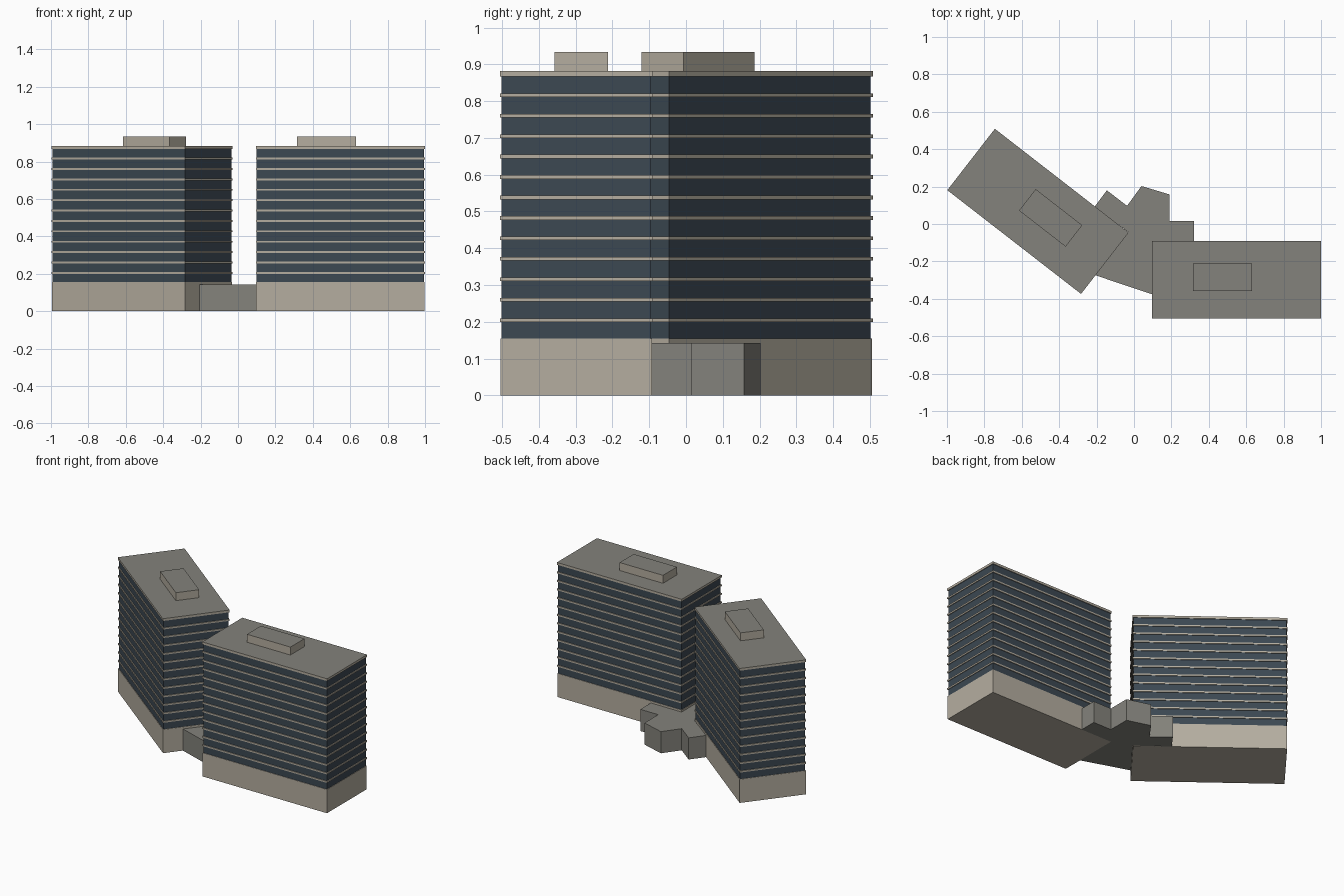
import bpy, bmesh, math
from mathutils import Matrix

if "Cube" in bpy.data.objects:
    bpy.data.objects.remove(bpy.data.objects["Cube"])


def material(name, rgb):
    m = bpy.data.materials.new(name)
    m.diffuse_color = (*rgb, 1)
    m.use_nodes = True
    m.node_tree.nodes["Principled BSDF"].inputs["Base Color"].default_value = m.diffuse_color
    return m


STONE = material("beige stone", (0.46, 0.42, 0.35))
GLASS = material("dark blue glass", (0.045, 0.065, 0.085))
ROOF = material("grey roofing", (0.23, 0.225, 0.2))


def prism(name, points, z0, z1, mats, matrix=Matrix()):
    """Extrude a flat outline; upward faces take the second material if given."""
    bm = bmesh.new()
    face = bm.faces.new([bm.verts.new((x, y, z0)) for x, y in points])
    top = bmesh.ops.extrude_face_region(bm, geom=[face])["geom"]
    bmesh.ops.translate(bm, vec=(0, 0, z1 - z0),
                        verts=[v for v in top if isinstance(v, bmesh.types.BMVert)])
    bmesh.ops.recalc_face_normals(bm, faces=bm.faces)
    bm.normal_update()
    for f in bm.faces:
        f.material_index = int(len(mats) > 1 and f.normal.z > 0.5)
    me = bpy.data.meshes.new(name)
    bm.to_mesh(me)
    bm.free()
    for m in mats:
        me.materials.append(m)
    ob = bpy.data.objects.new(name, me)
    ob.matrix_world = matrix
    bpy.context.collection.objects.link(ob)
    return ob


def rect(w, d, cx=0, cy=0):
    return [(cx - w/2, cy - d/2), (cx + w/2, cy - d/2),
            (cx + w/2, cy + d/2), (cx - w/2, cy + d/2)]


W, D = 0.905, 0.415      # outer size of floor slabs
LIP = 0.005              # slab overhang beyond the glass


def tower(side, cx, cy, angle, mirror):
    mat = Matrix.Translation((cx, cy, 0)) @ Matrix.Rotation(angle, 4, 'Z')
    # solid base storey and glazed body
    prism(side + "_base", rect(W - 0.004, D - 0.004), 0, 0.155, [STONE], mat)
    prism(side + "_glazing", rect(W - 2*LIP, D - 2*LIP), 0.155, 0.867, [GLASS], mat)
    # floor slab edges
    for i in range(12):
        z = 0.2045 + i * 0.0556
        prism(f"{side}_floor_band_{i + 1}", rect(W, D), z - 0.005, z + 0.005, [STONE], mat)
    # roof slab and plant room
    prism(side + "_roof_slab", rect(W, D), 0.867, 0.882, [STONE, ROOF], mat)
    prism(side + "_plant_room", rect(0.315, 0.145, 0.075 * mirror, 0.014),
          0.882, 0.934, [STONE, ROOF], mat)


tower("right_tower", 0.5475, -0.2985, 0, -1)
tower("left_tower", -0.5135, 0.0675, math.radians(-37.8), 1)

# low lobby linking the towers
prism("link_lobby", [(-0.21, 0.093), (-0.145, 0.18), (-0.037, 0.097), (0.04, 0.203),
                     (0.19, 0.158), (0.19, 0.016), (0.32, 0.016), (0.32, -0.093),
                     (0.098, -0.093), (0.098, -0.376), (-0.207, -0.274),
                     (-0.028, -0.045)], 0, 0.142, [ROOF])
